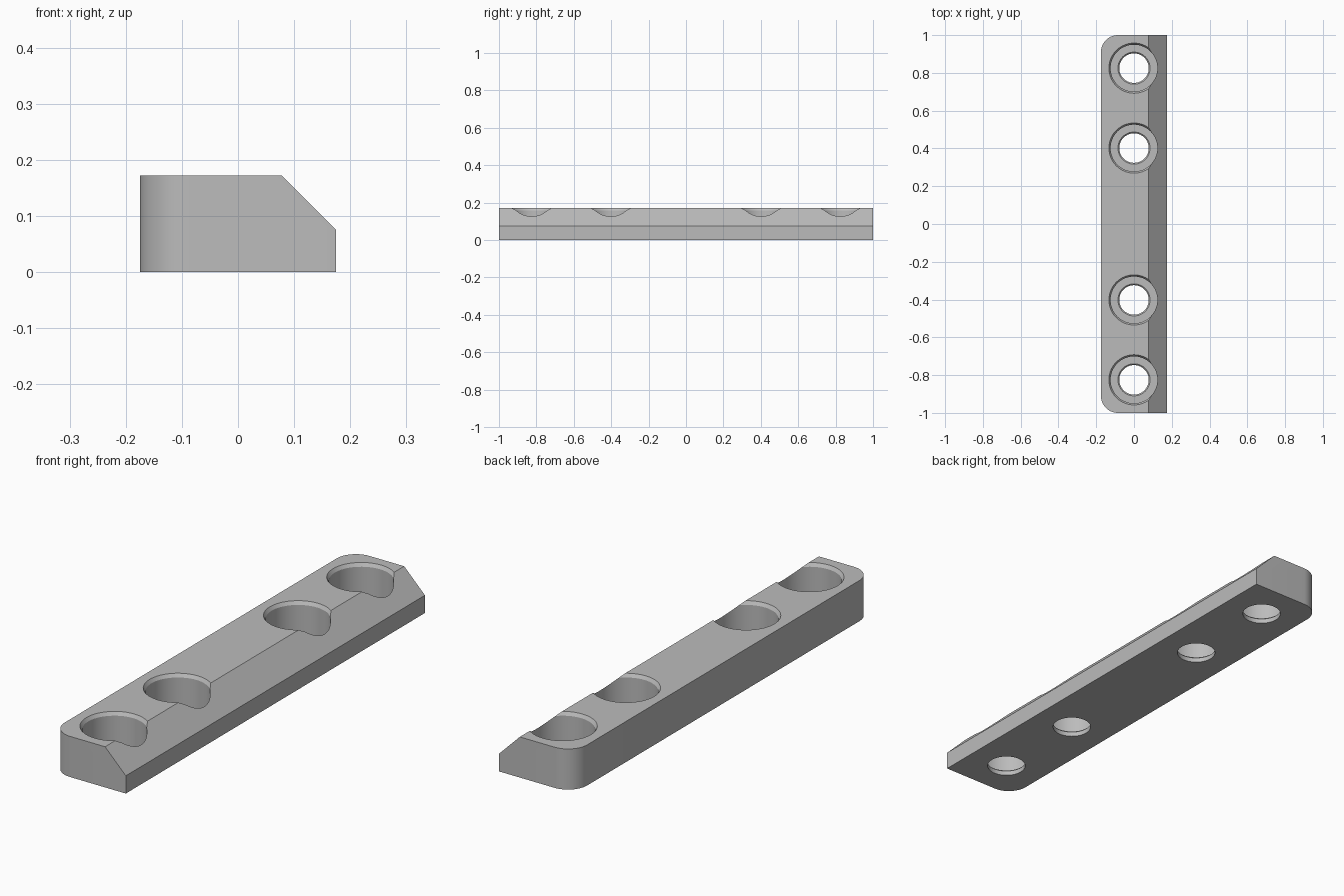
import bpy, bmesh, math
from mathutils import Vector

default = bpy.data.objects.get("Cube")
if default:
    bpy.data.objects.remove(default, do_unlink=True)

HALF_W, HALF_L, HEIGHT = 0.175, 1.0, 0.172
CORNER = 0.09

metal = bpy.data.materials.new("light grey metal")
metal.use_nodes = True
colour = (0.5, 0.5, 0.5, 1)
metal.diffuse_color = colour
metal.node_tree.nodes["Principled BSDF"].inputs["Base Color"].default_value = colour


def add_object(name, bm):
    bmesh.ops.recalc_face_normals(bm, faces=bm.faces)
    mesh = bpy.data.meshes.new(name)
    bm.to_mesh(mesh)
    bm.free()
    mesh.materials.append(metal)
    obj = bpy.data.objects.new(name, mesh)
    bpy.context.collection.objects.link(obj)
    return obj


def make_bar():
    bm = bmesh.new()
    bmesh.ops.create_cube(bm, size=1)
    bmesh.ops.scale(bm, vec=(2 * HALF_W, 2 * HALF_L, HEIGHT), verts=bm.verts)
    bmesh.ops.translate(bm, vec=(0, 0, HEIGHT / 2), verts=bm.verts)
    # Round the two upright edges on one long side
    upright = [e for e in bm.edges
               if all(v.co.x < 0 for v in e.verts)
               and abs(e.verts[0].co.y - e.verts[1].co.y) < 0.01]
    bmesh.ops.bevel(bm, geom=upright, offset=CORNER, segments=12,
                    profile=0.5, affect='EDGES')
    # Slice the sloped face along the other long side
    cut = bmesh.ops.bisect_plane(
        bm, geom=bm.verts[:] + bm.edges[:] + bm.faces[:],
        plane_co=(HALF_W, 0, 0.075), plane_no=Vector((1, 0, 1)).normalized(),
        clear_outer=True)
    rim = [g for g in cut["geom_cut"] if isinstance(g, bmesh.types.BMEdge)]
    bmesh.ops.contextual_create(bm, geom=rim)
    return add_object("mounting_bar", bm)


def make_hole_cutter(y):
    # Stepped bore: through hole, small chamfer, counterbore, chamfered mouth
    profile = [(0, -0.05), (0.078, -0.05), (0.078, 0.02), (0.085, 0.027),
               (0.124, 0.027), (0.124, 0.158), (0.133, HEIGHT),
               (0.133, 0.25), (0, 0.25)]
    bm = bmesh.new()
    verts = [bm.verts.new((r, 0, z)) for r, z in profile]
    edges = [bm.edges.new(pair) for pair in zip(verts, verts[1:])]
    bmesh.ops.spin(bm, geom=verts + edges, cent=(0, 0, 0), axis=(0, 0, 1),
                   angle=math.tau, steps=64)
    bmesh.ops.remove_doubles(bm, verts=bm.verts, dist=0.0001)
    bmesh.ops.translate(bm, vec=(0, y, 0), verts=bm.verts)
    cutter = add_object("hole_cutter", bm)
    cutter.hide_render = True
    return cutter


bar = make_bar()
bpy.context.view_layer.objects.active = bar
bar.select_set(True)

# Four screw holes, mirrored about the middle
for y in (-0.825, -0.402, 0.402, 0.825):
    cutter = make_hole_cutter(y)
    mod = bar.modifiers.new("screw_hole", 'BOOLEAN')
    mod.operation = 'DIFFERENCE'
    mod.solver = 'EXACT'
    mod.object = cutter
    bpy.ops.object.modifier_apply(modifier=mod.name)
    bpy.data.objects.remove(cutter, do_unlink=True)

bpy.ops.object.shade_smooth_by_angle(angle=math.radians(25))
